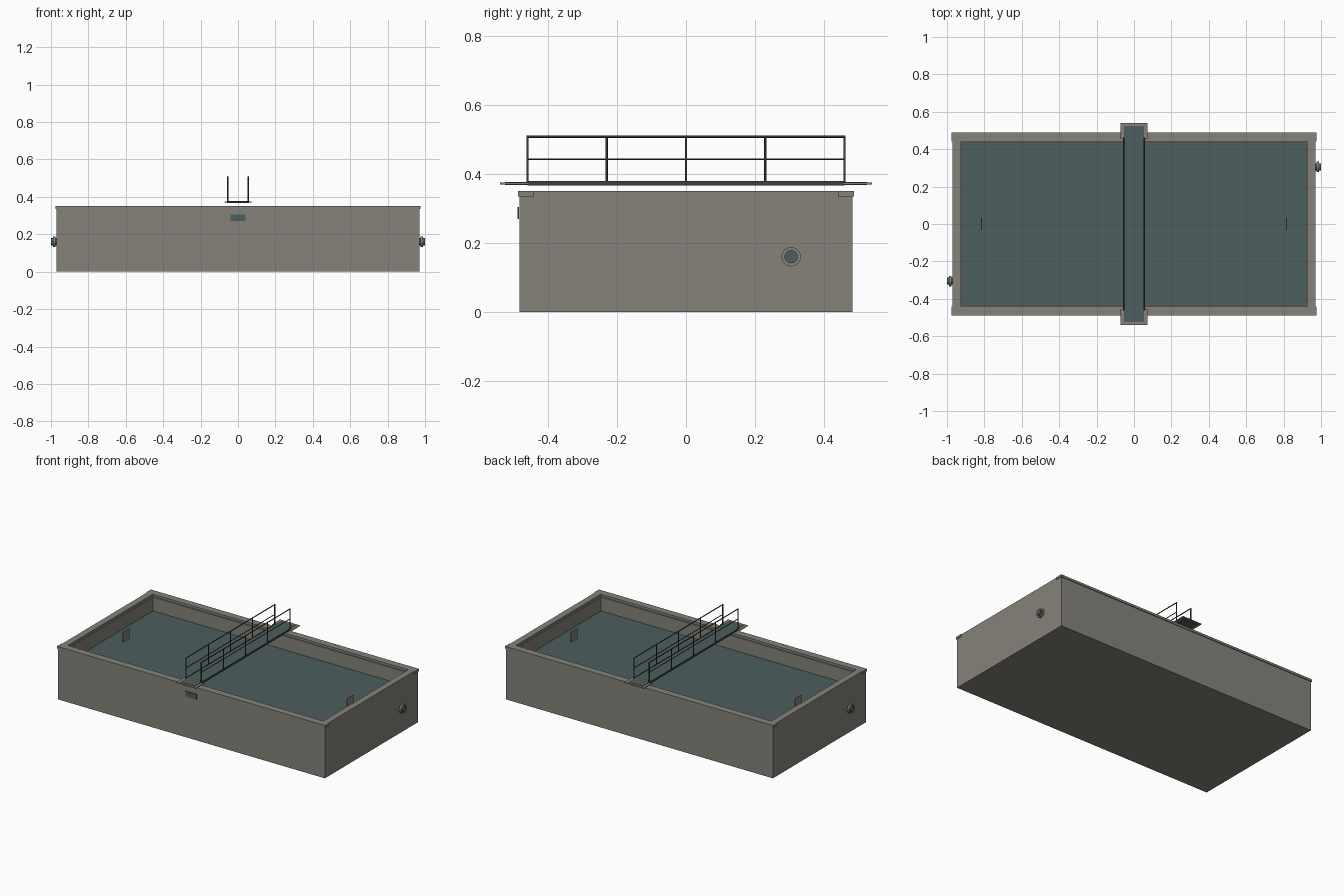
import bpy
import math
from mathutils import Vector

if "Cube" in bpy.data.objects:
    bpy.data.objects.remove(bpy.data.objects["Cube"])


def material(name, rgb):
    m = bpy.data.materials.new(name)
    m.diffuse_color = (*rgb, 1.0)
    m.use_nodes = True
    m.node_tree.nodes["Principled BSDF"].inputs["Base Color"].default_value = m.diffuse_color
    return m


CONCRETE = material("warm grey concrete", (0.235, 0.225, 0.195))
TEAL = material("dark teal", (0.072, 0.112, 0.112))
STEEL = material("dark steel", (0.045, 0.055, 0.053))


def box(name, lo, hi, mat):
    """Axis-aligned box between two corners."""
    lo, hi = Vector(lo), Vector(hi)
    bpy.ops.mesh.primitive_cube_add(size=1, location=(lo + hi) / 2)
    ob = bpy.context.object
    ob.name = name
    ob.scale = hi - lo
    bpy.ops.object.transform_apply(location=False, rotation=False, scale=True)
    ob.data.materials.append(mat)
    return ob


def rod(name, a, b, radius, mat, sides=8):
    """Cylinder from point a to point b."""
    a, b = Vector(a), Vector(b)
    d = b - a
    bpy.ops.mesh.primitive_cylinder_add(
        vertices=sides, radius=radius, depth=d.length, location=(a + b) / 2,
        rotation=d.to_track_quat('Z', 'Y').to_euler())
    ob = bpy.context.object
    ob.name = name
    ob.data.materials.append(mat)
    bpy.ops.object.shade_smooth_by_angle(angle=math.radians(50))
    return ob


# Basin: floor, four walls, coping and water
X, Y, T, TOP = 0.97, 0.483, 0.05, 0.335
box("basin_floor", (-X, -Y, 0), (X, Y, 0.03), CONCRETE)
for s, side in ((-1, "front"), (1, "back")):
    y = sorted((s * Y, s * (Y - T)))
    box(side + "_wall", (-X, y[0], 0.03), (X, y[1], TOP), CONCRETE)
    y = sorted((s * 0.488, s * 0.441))
    box(side + "_coping", (-0.975, y[0], TOP), (0.975, y[1], 0.35), CONCRETE)
for s, side in ((-1, "left"), (1, "right")):
    x = sorted((s * X, s * (X - T)))
    box(side + "_wall", (x[0], -Y + T, 0.03), (x[1], Y - T, TOP), CONCRETE)
    x = sorted((s * X, s * 0.928))
    box(side + "_coping", (x[0], -0.441, TOP), (x[1], 0.441, 0.35), CONCRETE)
box("water_surface", (-X + T, -Y + T, 0.238), (X - T, Y - T, 0.245), TEAL)

# Small upright baffle plates near both ends
for s, side in ((-1, "left"), (1, "right")):
    box(side + "_baffle", (s * 0.815 - 0.002, -0.032, 0.243),
        (s * 0.815 + 0.002, 0.032, 0.31), CONCRETE)

# Blank plate on the front wall
box("front_plate", (-0.04, -0.489, 0.27), (0.04, -0.484, 0.305), TEAL)

# Pipe stubs with flanges, diagonally opposite
for s, side in ((-1, "left"), (1, "right")):
    y, z = s * 0.305, 0.16
    rod(side + "_pipe", (s * 0.912, y, z), (s * 1.0, y, z), 0.019, TEAL, 24)
    rod(side + "_flange", (s * 0.977, y, z), (s * 0.99, y, z), 0.028, CONCRETE, 24)

# Walkway deck, landings and edge strips
box("walkway_deck", (-0.054, -0.525, 0.368), (0.054, 0.525, 0.377), TEAL)
for s, side in ((-1, "front"), (1, "back")):
    y = sorted((s * 0.455, s * 0.54))
    box(side + "_landing", (-0.072, y[0], 0.370), (0.072, y[1], 0.375), CONCRETE)

# Railings on both sides of the walkway
R = 0.0032
for s, side in ((-1, "left"), (1, "right")):
    x = s * 0.055
    box(side + "_edge_strip", (x - 0.003, -0.46, 0.367), (x + 0.003, 0.46, 0.379), STEEL)
    for i in range(5):
        y = -0.46 + 0.23 * i
        rod(f"{side}_post_{i + 1}", (x, y, 0.375), (x, y, 0.508), R, STEEL)
    for part, z, r in (("top_rail", 0.508, R), ("mid_rail", 0.443, 0.0025)):
        rod(f"{side}_{part}", (x, -0.463, z), (x, 0.463, z), r, STEEL)
